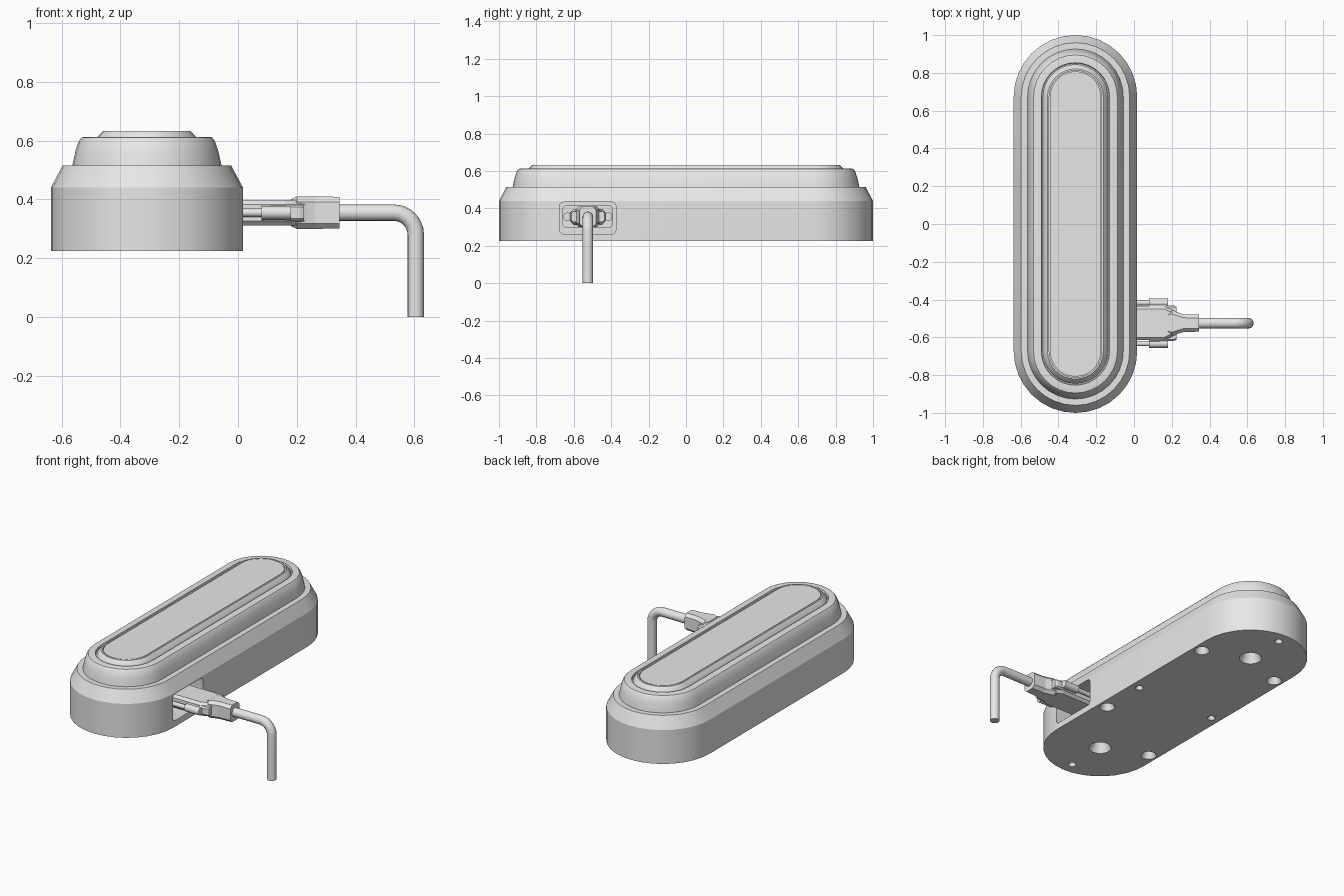
import bpy, bmesh, math
from mathutils import Vector, Matrix

if "Cube" in bpy.data.objects:
    bpy.data.objects.remove(bpy.data.objects["Cube"], do_unlink=True)

grey = bpy.data.materials.new("plain_grey")
grey.use_nodes = True
grey.diffuse_color = (0.8, 0.8, 0.8, 1)
grey.node_tree.nodes["Principled BSDF"].inputs["Base Color"].default_value = (0.8, 0.8, 0.8, 1)

CX = -0.31      # centre line of the housing
ARC = 0.673     # centres of the rounded ends
PLUG_Y = -0.525
PLUG_Z = 0.355


def finish(name, bm):
    bmesh.ops.recalc_face_normals(bm, faces=bm.faces)
    mesh = bpy.data.meshes.new(name)
    bm.to_mesh(mesh)
    bm.free()
    mesh.materials.append(grey)
    obj = bpy.data.objects.new(name, mesh)
    bpy.context.collection.objects.link(obj)
    return obj


def activate(obj):
    bpy.ops.object.select_all(action='DESELECT')
    obj.select_set(True)
    bpy.context.view_layer.objects.active = obj


def smooth(obj, angle=30):
    activate(obj)
    bpy.ops.object.shade_smooth_by_angle(angle=math.radians(angle))


def loft(name, rings):
    """Skin equal-length rings of points and cap both ends."""
    bm = bmesh.new()
    loops = [[bm.verts.new(p) for p in ring] for ring in rings]
    n = len(loops[0])
    for a, b in zip(loops, loops[1:]):
        for i in range(n):
            j = (i + 1) % n
            bm.faces.new((a[i], a[j], b[j], b[i]))
    bm.faces.new(loops[0])
    bm.faces.new(loops[-1])
    return finish(name, bm)


def stadium(r, z, steps=16):
    pts = []
    for end in (1, -1):
        for i in range(steps + 1):
            a = math.pi * i / steps
            pts.append((CX + end * r * math.cos(a), end * (ARC + r * math.sin(a)), z))
    return pts


def stadium_solid(name, profile):
    return loft(name, [stadium(r, z) for r, z in profile])


def octagon(x, hy, hz, cut):
    """Corner-cut rectangle across the plug axis."""
    quarter = [(hy, hz - cut), (hy - cut, hz)]
    pts = quarter + [(-y, z) for y, z in reversed(quarter)]
    pts += [(-y, -z) for y, z in pts]
    return [(x, PLUG_Y + y, PLUG_Z + z) for y, z in pts]


def plug_part(name, stations, cut=0.015):
    return loft(name, [octagon(x, hy, hz, cut) for x, hy, hz in stations])


def rod(name, x0, x1, y, r, sides=16):
    ring = [(r * math.cos(math.tau * i / sides), r * math.sin(math.tau * i / sides))
            for i in range(sides)]
    obj = loft(name, [[(x, y + a, PLUG_Z + b) for a, b in ring] for x in (x0, x1)])
    smooth(obj)
    return obj


# Housing base with chamfered shoulder
base = stadium_solid("housing_base", [(0.327, 0.225), (0.327, 0.44), (0.287, 0.515), (0.2, 0.515)])

# Cutters: socket pocket and countersunk holes underneath
bm = bmesh.new()
bmesh.ops.create_cube(bm, size=1, matrix=Matrix.Translation((0.0, PLUG_Y, 0.348))
                      @ Matrix.Diagonal((0.24, 0.3, 0.17, 1)))
edges = [e for e in bm.edges if abs(e.verts[0].co.x - e.verts[1].co.x) > 0.1]
bmesh.ops.bevel(bm, geom=edges, offset=0.02, segments=3, affect='EDGES', profile=0.5)
cutters = [finish("pocket_cutter", bm)]

holes = [(0, ARC, 0.063), (0, -ARC, 0.063),
         (0, 0.924, 0.023), (0, -0.924, 0.023), (0.27, 0, 0.023), (-0.27, 0, 0.023),
         (0.27, 0.56, 0.043), (-0.27, 0.56, 0.043), (-0.27, -0.56, 0.043), (0.27, -0.287, 0.043)]
bm = bmesh.new()
for x, y, r in holes:
    bmesh.ops.create_cone(bm, cap_ends=True, segments=20, radius1=r * 1.15, radius2=r * 0.55,
                          depth=r * 1.4, matrix=Matrix.Translation((CX + x, y, 0.225 + r * 0.4)))
cutters.append(finish("hole_cutter", bm))

for cutter in cutters:
    cutter.hide_render = True
    mod = base.modifiers.new("cut", 'BOOLEAN')
    mod.operation = 'DIFFERENCE'
    mod.solver = 'EXACT'
    mod.object = cutter
    activate(base)
    bpy.ops.object.modifier_apply(modifier=mod.name)
    bpy.data.objects.remove(cutter, do_unlink=True)
smooth(base, 25)

# Upper dome with grooved rim and raised frame
dome = stadium_solid("upper_dome", [
    (0.255, 0.505), (0.253, 0.52), (0.243, 0.565), (0.232, 0.598), (0.222, 0.611), (0.212, 0.613),
    (0.181, 0.613), (0.178, 0.602), (0.172, 0.602), (0.168, 0.613),
    (0.148, 0.633), (0.139, 0.633), (0.139, 0.622)])
smooth(dome)

# Top panel set in the frame with a fine gap
smooth(stadium_solid("top_panel", [(0.135, 0.615), (0.135, 0.633)]))

# Plug hood, tapering to the strain relief
plug_part("plug_hood", [(-0.1, 0.09, 0.043), (0.16, 0.09, 0.043), (0.25, 0.048, 0.043)])
plug_part("plug_clip_band", [(0.08, 0.097, 0.027), (0.21, 0.094, 0.027), (0.225, 0.088, 0.027)], 0.008)
plug_part("strain_relief", [(0.18, 0.06, 0.046), (0.2, 0.066, 0.055),
                            (0.262, 0.047, 0.055), (0.345, 0.045, 0.054)], 0.018)
plug_part("socket_flange", [(-0.12, 0.135, 0.06), (-0.085, 0.135, 0.06)])

# Thumbscrews on both sides
for side, label in ((1, "back"), (-1, "front")):
    y = PLUG_Y + side * 0.108
    rod("screw_shaft_" + label, -0.1, 0.09, y, 0.014)
    rod("thumbscrew_" + label, 0.08, 0.18, y, 0.023)

# Cable with a rounded bend, hanging to the floor
BEND = 0.075
END_X = 0.605
path = [Vector((0.33, PLUG_Z))]
path += [Vector((END_X - BEND + BEND * math.sin(a), PLUG_Z - BEND + BEND * math.cos(a)))
         for a in (math.pi / 2 * i / 8 for i in range(9))]
path.append(Vector((END_X, 0)))
rings = []
for i, p in enumerate(path):
    t = (path[min(i + 1, len(path) - 1)] - path[max(i - 1, 0)]).normalized()
    if i <= 1:
        t = Vector((1, 0))
    elif i >= len(path) - 2:
        t = Vector((0, -1))
    side = Vector((-t.y, t.x))
    ring = []
    for k in range(16):
        a = math.tau * k / 16
        q = p + side * (0.028 * math.cos(a))
        ring.append((q.x, PLUG_Y + 0.028 * math.sin(a), q.y))
    rings.append(ring)
smooth(loft("cable", rings), 40)
